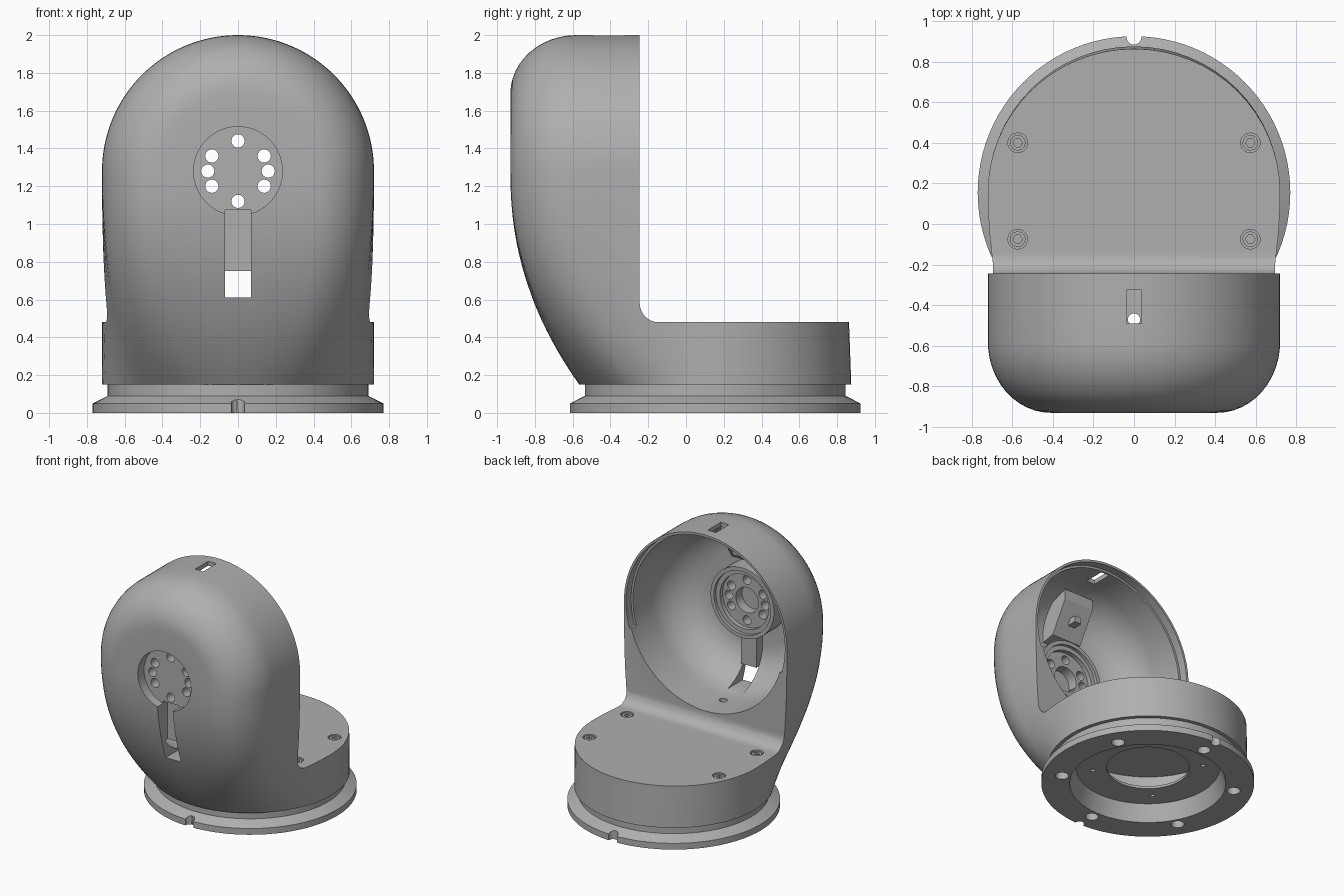
import bpy, bmesh
from math import pi, sin, cos, hypot

cube = bpy.data.objects.get("Cube")
if cube:
    bpy.data.objects.remove(cube)

grey = bpy.data.materials.new("housing_grey")
grey.use_nodes = True
colour = (0.43, 0.43, 0.43, 1)
grey.diffuse_color = colour
grey.node_tree.nodes["Principled BSDF"].inputs["Base Color"].default_value = colour

CY = 0.155      # centre of the round base, along y
CZ = 1.28       # centre of the round head, along z
R = 0.72        # outer radius of base and head


def finish(bm, name):
    bmesh.ops.remove_doubles(bm, verts=bm.verts, dist=1e-5)
    bmesh.ops.recalc_face_normals(bm, faces=bm.faces)
    mesh = bpy.data.meshes.new(name)
    bm.to_mesh(mesh)
    bm.free()
    mesh.materials.append(grey)
    obj = bpy.data.objects.new(name, mesh)
    bpy.context.collection.objects.link(obj)
    return obj


def bridge(bm, a, b, wrap):
    n = len(a)
    for i in range(n if wrap else n - 1):
        j = (i + 1) % n
        bm.faces.new((a[i], a[j], b[j], b[i]))


def lathe(name, profile, axis="Z", centre=(0, CY), seg=96):
    """Revolve (radius, height) points about an axis along Y or Z."""
    bm = bmesh.new()
    rings = []
    for k in range(seg):
        a = 2 * pi * k / seg
        ring = []
        for r, h in profile:
            u, v = centre[0] + r * cos(a), centre[1] + r * sin(a)
            ring.append(bm.verts.new((u, h, v) if axis == "Y" else (u, v, h)))
        rings.append(ring)
    for k in range(seg):
        bridge(bm, rings[k], rings[(k + 1) % seg], profile[0][0] > 0)
    return finish(bm, name)


def rod(name, r, h0, h1, axis="Z", centre=(0, CY), seg=32):
    return lathe(name, [(0, h0), (r, h0), (r, h1), (0, h1)], axis, centre, seg)


def prism(name, outline, half):
    """Extrude a (y, z) outline across x."""
    bm = bmesh.new()
    a, b = ([bm.verts.new((x, y, z)) for y, z in outline] for x in (-half, half))
    bridge(bm, a, b, True)
    bm.faces.new(a)
    bm.faces.new(b)
    return finish(bm, name)


def block(name, half, y0, y1, z0, z1):
    return prism(name, [(y0, z0), (y1, z0), (y1, z1), (y0, z1)], half)


def combine(target, tool, operation="DIFFERENCE"):
    tool.hide_render = True
    mod = target.modifiers.new("combine", "BOOLEAN")
    mod.operation = operation
    mod.solver = "EXACT"
    mod.object = tool
    bpy.context.view_layer.objects.active = target
    bpy.ops.object.modifier_apply(modifier=mod.name)
    bpy.data.objects.remove(tool)


def make_body():
    """Round base lofted up into a domed head."""
    half = [(R, CY - 0.735 * i / 6) for i in range(6)]
    half += [(0.41 + 0.31 * cos(i * pi / 24), -0.58 - 0.35 * sin(i * pi / 24)) for i in range(13)]
    half += [(0.41 * (1 - i / 4), -0.93) for i in range(1, 5)]
    run = [0]
    for p, q in zip(half, half[1:]):
        run.append(run[-1] + hypot(q[0] - p[0], q[1] - p[1]))

    bm = bmesh.new()
    rows = []
    steps = 24
    for k in range(steps + 1):
        z = 0.15 + (CZ - 0.15) * k / steps
        w = (1 - k / steps) ** 2.2
        right = []
        for (x, y), s in zip(half, run):
            a = s / run[-1] * pi / 2
            right.append((x + (R * cos(a) - x) * w, y + (CY - R * sin(a) - y) * w))
        left = [(-x, y) for x, y in reversed(right[:-1])]
        depth = R - 0.012 * min(1, (z - 0.15) / 0.33)
        back = [(-R * cos(i * pi / 32), CY + depth * sin(i * pi / 32)) for i in range(1, 32)]
        rows.append([bm.verts.new((x, y, z)) for x, y in right + left + back])
    for a, b in zip(rows, rows[1:]):
        bridge(bm, a, b, True)
    bm.faces.new(rows[0])
    bm.faces.new(rows[-1][2 * len(half) - 2:] + rows[-1][:1])

    # domed upper half
    fans = []
    for k in range(65):
        a = pi * k / 64
        fans.append([bm.verts.new((r * cos(a), y, CZ + r * sin(a))) for r, y in half])
    for a, b in zip(fans, fans[1:]):
        bridge(bm, a, b, False)
    bm.faces.new([f[0] for f in fans])
    return finish(bm, "body_shell")


body = make_body()

# open the back above the base, with a fillet at the corner
fillet = [(-0.145 - 0.1 * cos(i * pi / 16), 0.58 - 0.1 * sin(i * pi / 16)) for i in range(9)]
combine(body, prism("back_cut", [(-0.245, 2.2)] + fillet + [(1.2, 0.48), (1.2, 2.2)], 1.2))

# hollow the head and thin its upper rim
bowl = [(0, -0.2), (0.685, -0.2)]
bowl += [(0.38 + 0.305 * cos(i * pi / 24), -0.53 - 0.34 * sin(i * pi / 24)) for i in range(13)]
combine(body, lathe("head_cavity", bowl + [(0, -0.87)], "Y", (0, CZ)))
lip = rod("rim_lip", 0.702, -0.31, -0.2, "Y", (0, CZ), 96)
combine(lip, block("lip_limit", 1, -0.5, 0, 0.4, 1.08))
combine(body, lip)

# hollow the base
combine(body, rod("base_cavity", 0.6, 0.1, 0.4, seg=96))

# bearing boss, slot housing and top bracket inside the head
combine(body, rod("bearing_boss", 0.28, -0.89, -0.71, "Y", (0, CZ), 64), "UNION")
combine(body, prism("slot_housing", [(-0.845, 0.755), (-0.88, 0.88), (-0.88, 1.04),
                                     (-0.74, 1.04), (-0.76, 0.755)], 0.09), "UNION")
combine(body, prism("top_bracket", [(-0.89, 1.58), (-0.76, 1.6), (-0.62, 1.84),
                                    (-0.62, 1.92), (-0.83, 1.85)], 0.13), "UNION")
combine(body, block("bracket_peg", 0.03, -0.76, -0.63, 1.69, 1.74), "UNION")

# bearing seat: front recess, stepped rear recess, bore and ring of holes
for name, r, y0, y1 in (("front_recess", 0.235, -1.1, -0.85), ("rear_step", 0.25, -0.735, -0.6),
                        ("rear_recess", 0.215, -0.77, -0.6), ("bore", 0.1, -1.1, -0.5)):
    combine(body, rod(name, r, y0, y1, "Y", (0, CZ), 64))
for deg in (0, 30, 90, 150, 180, 210, 270, 330):
    a = deg * pi / 180
    combine(body, rod("ring_hole", 0.035, -1.1, -0.5, "Y",
                      (0.16 * cos(a), CZ + 0.16 * sin(a)), 24))

# front cable slot, top slot and vertical access hole
combine(body, block("slot_channel", 0.068, -1.1, -0.79, 0.61, 1.075))
combine(body, block("slot_opening", 0.068, -1.1, -0.5, 0.61, 0.75))
combine(body, block("top_slot", 0.036, -0.49, -0.325, 1.88, 2.1))
combine(body, rod("access_hole", 0.03, 0.1, 0.8, centre=(0, -0.47), seg=24))

# socket screws in counterbores on the base top
screws = []
for x in (-0.573, 0.573):
    for y in (0.4, -0.075):
        combine(body, rod("counterbore", 0.048, 0.445, 0.6, centre=(x, y)))
        screw = rod("base_screw", 0.038, 0.44, 0.474, centre=(x, y))
        combine(screw, rod("hex_socket", 0.023, 0.455, 0.6, centre=(x, y), seg=6))
        screws.append(screw)

# mounting flange with a recessed floor
flange = lathe("mounting_flange", [(0.3, 0.13), (0.52, 0.13), (0.565, 0), (0.77, 0), (0.77, 0.05),
                                   (0.69, 0.09), (0.69, 0.15), (0.3, 0.15)])
for side in (-1, 1):
    combine(flange, rod("locating_notch", 0.036, -0.1, 0.2, centre=(0, CY + side * 0.765)))
for k in range(6):
    a = pi / 6 + k * pi / 3
    top = 0.3 if k == 4 else 0.12
    combine(flange, rod("bolt_hole", 0.048, -0.1, top, centre=(0.63 * cos(a), CY + 0.63 * sin(a))))
for k in range(4):
    a = pi / 4 + k * pi / 2
    combine(flange, rod("floor_hole", 0.016, 0, 0.3, centre=(0.4 * cos(a), CY + 0.4 * sin(a)), seg=16))

bpy.ops.object.select_all(action="DESELECT")
for obj in [body, flange] + screws:
    obj.select_set(True)
bpy.context.view_layer.objects.active = body
bpy.ops.object.shade_smooth_by_angle(angle=pi / 6)
